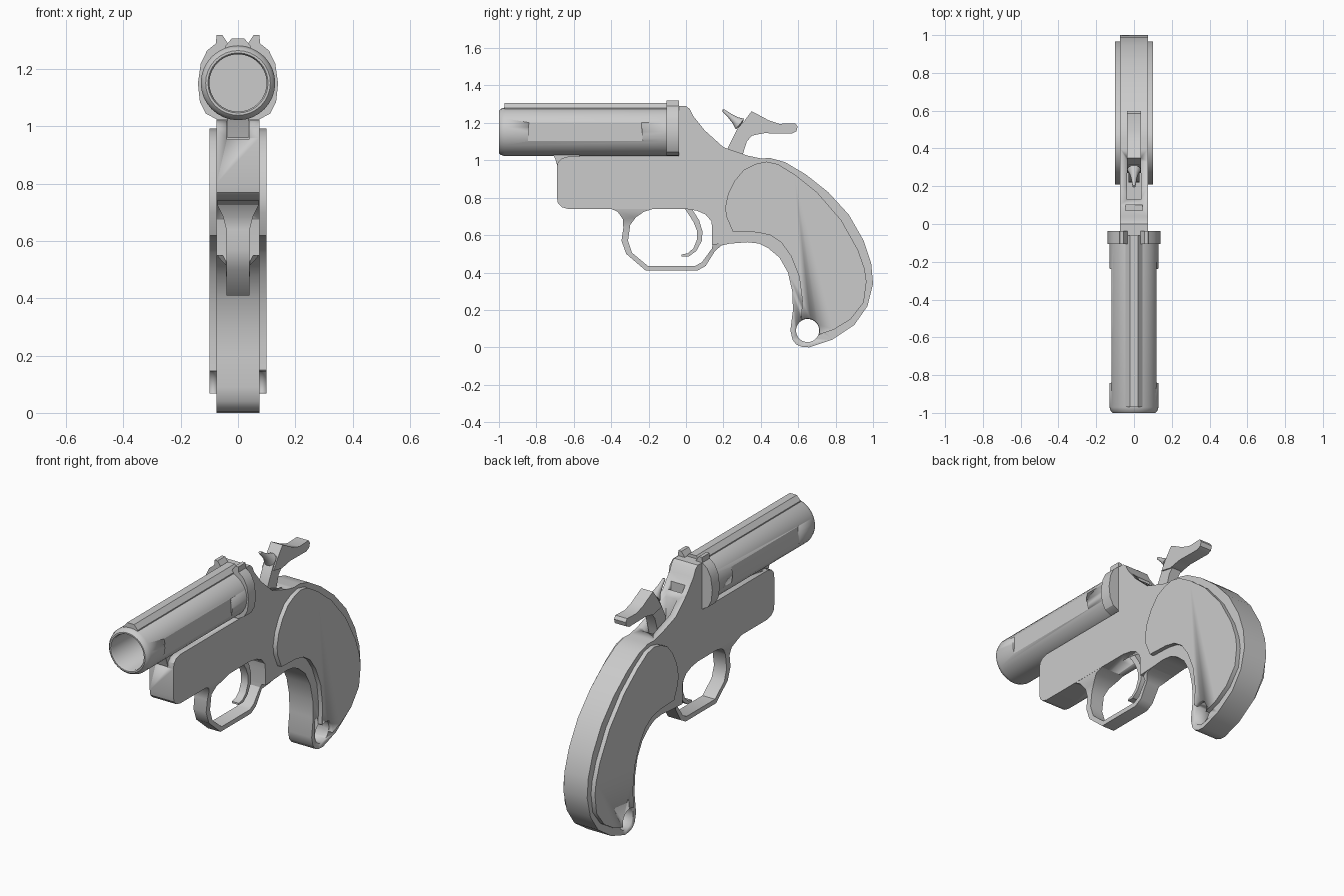
import bpy, bmesh, math
from mathutils import Vector


def finish(name, bm, smooth=True):
    bmesh.ops.recalc_face_normals(bm, faces=bm.faces)
    me = bpy.data.meshes.new(name)
    bm.to_mesh(me)
    bm.free()
    ob = bpy.data.objects.new(name, me)
    bpy.context.collection.objects.link(ob)
    if smooth:
        bpy.ops.object.select_all(action='DESELECT')
        ob.select_set(True)
        bpy.context.view_layer.objects.active = ob
        bpy.ops.object.shade_smooth_by_angle(angle=math.radians(32))
    return ob


def prism(name, pts, a, b, axis='X'):
    """Extrude a (y,z) outline along x, or an (x,z) outline along y."""
    bm = bmesh.new()
    place = (lambda p, t: (t, p[0], p[1])) if axis == 'X' else (lambda p, t: (p[0], t, p[1]))
    rings = [[bm.verts.new(place(p, t)) for p in pts] for t in (a, b)]
    n = len(pts)
    for r in rings:
        bm.faces.new(r)
    for i in range(n):
        j = (i + 1) % n
        bm.faces.new((rings[0][i], rings[0][j], rings[1][j], rings[1][i]))
    return finish(name, bm)


def rect(y0, y1, z0, z1):
    return [(y0, z0), (y1, z0), (y1, z1), (y0, z1)]


def circle(y, z, r, n=24):
    return [(y + r * math.cos(2 * math.pi * i / n), z + r * math.sin(2 * math.pi * i / n)) for i in range(n)]


def cut(ob, *cutters):
    for c in cutters:
        c.hide_render = True
        m = ob.modifiers.new("cut", 'BOOLEAN')
        m.operation, m.solver, m.object = 'DIFFERENCE', 'EXACT', c
        bpy.context.view_layer.objects.active = ob
        # keep the cut ahead of any smoothing
        bpy.ops.object.modifier_move_to_index(modifier=m.name, index=0)
        bpy.ops.object.modifier_apply(modifier=m.name)
        bpy.data.objects.remove(c)


def strip(name, sections):
    """Loft rectangular sections: (outer yz, inner yz, half width)."""
    bm = bmesh.new()
    rings = [[bm.verts.new(v) for v in ((-w, *o), (w, *o), (w, *i), (-w, *i))] for o, i, w in sections]
    for r, s in zip(rings, rings[1:]):
        for k in range(4):
            bm.faces.new((r[k], r[(k + 1) % 4], s[(k + 1) % 4], s[k]))
    bm.faces.new(rings[0])
    bm.faces.new(rings[-1])
    return finish(name, bm)


def lathe(name, prof, start, direction, n=32):
    """Revolve (radius, distance) points around an axis."""
    bm = bmesh.new()
    q = Vector((0, 0, 1)).rotation_difference(Vector(direction))
    vs = [bm.verts.new(q @ Vector((r, 0, d)) + Vector(start)) for r, d in prof]
    es = [bm.edges.new(e) for e in zip(vs, vs[1:])]
    bmesh.ops.spin(bm, geom=vs + es, cent=start, axis=direction, angle=2 * math.pi, steps=n)
    bmesh.ops.remove_doubles(bm, verts=bm.verts, dist=0.0005)
    return finish(name, bm)


# Frame with the curved grip spine
frame = prism("frame", [
    (-.69, .80), (-.685, .77), (-.665, .75), (-.63, .74), (0, .74), (.06, .73), (.105, .71), (.135, .675), (.14, .64),
    (.14, .55), (.24, .555), (.33, .562), (.39, .555), (.44, .53), (.50, .48), (.545, .40), (.568, .30),
    (.572, .2), (.558, .09), (.57, .04), (.59, .015), (.62, .003), (.66, 0), (.78, .04), (.90, .12),
    (.97, .22), (1, .34), (.99, .45), (.95, .57), (.87, .71), (.76, .83), (.64, .925), (.53, .99), (.45, 1.012),
    (.40, 1.01), (.33, 1.025), (.2, 1.07), (.1, 1.16), (.04, 1.235), (.02, 1.275), (0, 1.29), (-.04, 1.29),
    (-.04, 1.02), (-.63, 1.02), (-.665, 1.01), (-.685, .99), (-.69, .96)], -.075, .075)
cut(frame,
    prism("lanyard_hole", circle(.65, .09, .062), -.2, .2),
    prism("hammer_slot", rect(.13, .35, .96, 1.3), -.036, .036),
    prism("sight_slot", rect(.072, .1, 1.14, 1.3), -.045, .045),
    prism("trigger_slot", rect(-.06, .12, .6, .82), -.03, .03),
    prism("hinge_slot", rect(-.8, -.56, .955, 1.1), -.038, .038))

# Grip panels
PANEL = [(.25, .62), (.215, .70), (.21, .75), (.225, .82), (.26, .89), (.31, .95), (.37, .98), (.43, .993),
         (.49, .98), (.58, .925), (.70, .83), (.83, .68), (.92, .52), (.955, .42), (.965, .35), (.95, .24),
         (.88, .15), (.79, .095), (.71, .068), (.65, .09), (.615, .15), (.622, .25), (.605, .38),
         (.56, .49), (.51, .56), (.45, .6), (.38, .615)]
for side, s in (("left", -1), ("right", 1)):
    p = prism("grip_panel_" + side, PANEL, s * .07, s * .1)
    cut(p, prism("panel_hole", circle(.65, .09, .064), -.2, .2))

# Trigger guard, flaring into the frame at both ends
strip("trigger_guard", [
    ((-.41, .745), (-.16, .745), .075), ((-.365, .725), (-.225, .725), .072), ((-.338, .685), (-.268, .695), .052),
    ((-.335, .64), (-.298, .655), .041), ((-.345, .57), (-.31, .57), .04), ((-.32, .50), (-.288, .505), .04),
    ((-.215, .41), (-.205, .436), .04), ((.06, .41), (.05, .436), .04), ((.105, .435), (.085, .455), .04),
    ((.155, .515), (.14, .53), .042), ((.19, .545), (.142, .58), .07), ((.25, .558), (.142, .62), .074)])

# Trigger
prism("trigger", [(.03, .77), (.035, .735), (.07, .68), (.088, .62), (.085, .57), (.055, .515), (.015, .486),
                  (-.025, .486), (-.025, .496), (.01, .503), (.04, .53), (.06, .58), (.06, .62), (.04, .67),
                  (.005, .725), (-.03, .77)], -.022, .022)

# Barrel with open bore and flats on the sides
barrel = lathe("barrel", [(0, .9), (.1, .9), (.1, .01), (.105, 0), (.113, 0), (.123, .01), (.13, .03),
                          (.13, .96), (0, .96)], (0, -1, 1.152), (0, 1, 0))
for s in (-1, 1):
    cut(barrel, prism("barrel_flat", [(-.845, 1.09), (-.23, 1.09), (-.24, 1.21), (-.84, 1.21)], s * .12, s * .2))

# Sighting rib, hinge lug and breech collar with sight ears
prism("top_rib", [(-.045, 1.26), (.045, 1.26), (.045, 1.28), (.022, 1.307), (-.022, 1.307), (-.045, 1.28)],
      -.97, -.06, 'Y')
prism("hinge_lug", [(-.715, 1.04), (-.70, 1.01), (-.685, .96), (-.57, .96), (-.57, 1.04)], -.036, .036)
half = [(.035, 1.29), (.055, 1.32), (.075, 1.32), (.077, 1.29), (.108, 1.265), (.13, 1.22), (.14, 1.15),
        (.133, 1.085), (.112, 1.045), (.075, 1.025)]
prism("breech_collar", half + [(-x, z) for x, z in reversed(half)], -.105, -.038, 'Y')

# Hammer: stem, thumb spur and striker pin
prism("hammer_stem", [(.22, 1.0), (.225, 1.07), (.275, 1.17), (.31, 1.21), (.37, 1.2), (.35, 1.13), (.325, 1.1),
                      (.30, 1.02), (.29, .98)], -.03, .03)
prism("hammer_spur", [(.35, 1.262), (.375, 1.25), (.44, 1.215), (.50, 1.195), (.585, 1.198), (.597, 1.18),
                      (.59, 1.155), (.565, 1.143), (.42, 1.145), (.38, 1.138), (.345, 1.13), (.27, 1.145), (.30, 1.195)],
      -.037, .037)
lathe("striker_pin", [(0, 0), (.008, .005), (.013, .05), (.022, .09), (.036, .12), (0, .13)],
      (0, .195, 1.27), Vector((0, .11, -.09)).normalized(), 16)
